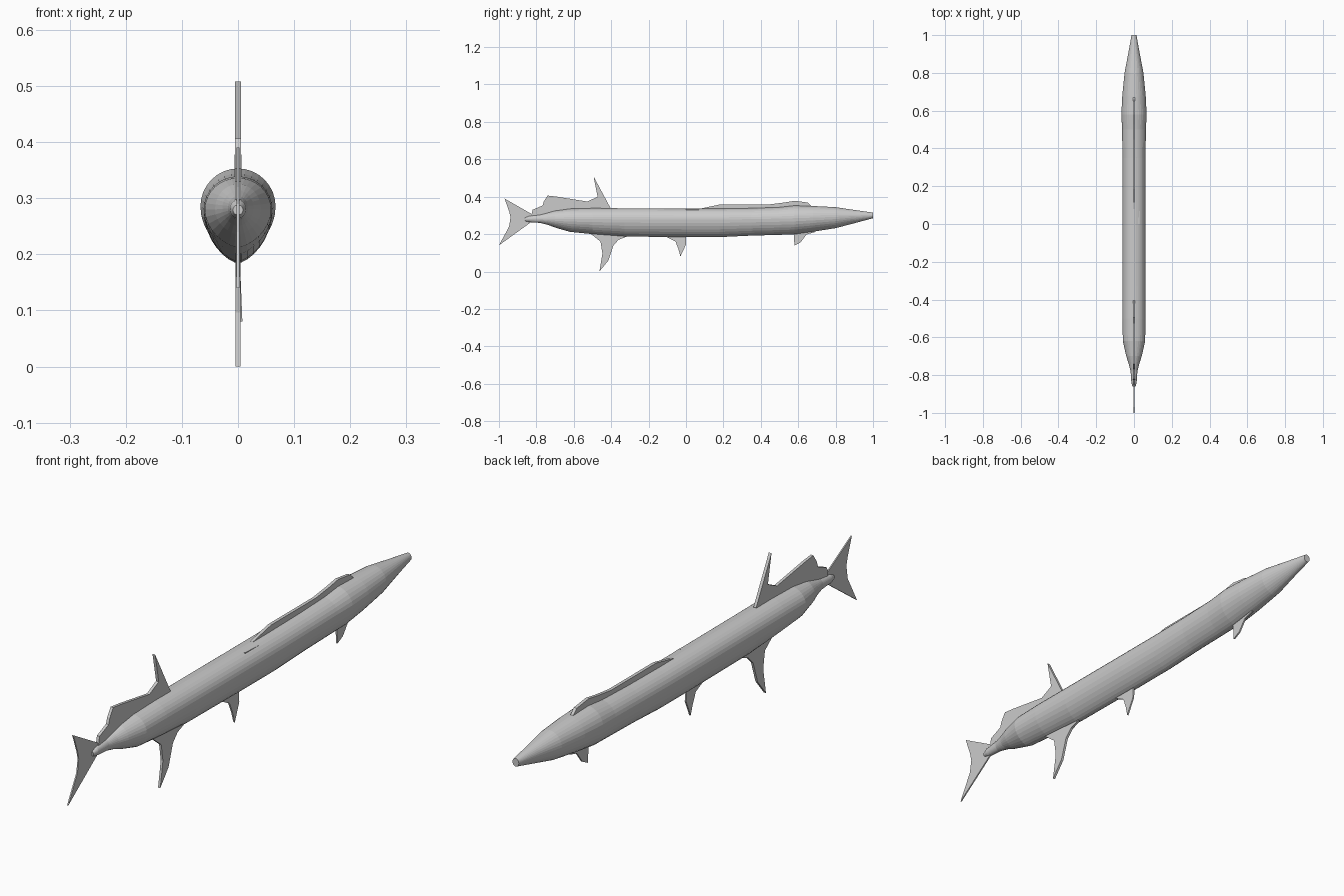
import bpy, bmesh, math

SIDES = 32


def make_object(name, bm):
    bmesh.ops.recalc_face_normals(bm, faces=bm.faces)
    mesh = bpy.data.meshes.new(name)
    bm.to_mesh(mesh)
    bm.free()
    obj = bpy.data.objects.new(name, mesh)
    bpy.context.collection.objects.link(obj)
    return obj


def loft(name, sections):
    # section: y, top z, widest z, bottom z, half width; keel narrows below
    bm = bmesh.new()
    rings = []
    for y, top, mid, bottom, w in sections:
        ring = []
        keel = 1.0 if w < 0.02 else 1.35
        for i in range(SIDES):
            a = 2 * math.pi * i / SIDES
            c, s = math.cos(a), math.sin(a)
            p = 1.0 if s >= 0 else keel
            x = math.copysign(w * abs(c) ** p, c)
            z = mid + s * ((top - mid) if s > 0 else (mid - bottom))
            ring.append(bm.verts.new((x, y, z)))
        rings.append(ring)
    for a, b in zip(rings, rings[1:]):
        for i in range(SIDES):
            j = (i + 1) % SIDES
            bm.faces.new((a[i], a[j], b[j], b[i]))
    bm.faces.new(rings[0])
    bm.faces.new(rings[-1])
    return make_object(name, bm)


def fin(name, outline, half=0.005, x=0.0, lean=0.0, root=0.2):
    # flat plate in the yz plane; lean shifts x with distance from the root
    bm = bmesh.new()
    face = bm.faces.new([bm.verts.new((x - half + lean * (root - z), y, z))
                         for y, z in outline])
    new = bmesh.ops.extrude_face_region(bm, geom=[face])
    verts = [v for v in new["geom"] if isinstance(v, bmesh.types.BMVert)]
    bmesh.ops.translate(bm, verts=verts, vec=(2 * half, 0, 0))
    bmesh.ops.triangulate(bm, faces=[f for f in bm.faces if len(f.verts) > 4])
    return make_object(name, bm)


# Body
loft("body", [
    (-0.86, 0.288, 0.279, 0.270, 0.009),
    (-0.84, 0.297, 0.281, 0.264, 0.014),
    (-0.78, 0.304, 0.282, 0.260, 0.018),
    (-0.74, 0.314, 0.281, 0.250, 0.028),
    (-0.70, 0.325, 0.280, 0.235, 0.041),
    (-0.62, 0.336, 0.280, 0.212, 0.059),
    (-0.50, 0.339, 0.280, 0.200, 0.061),
    (-0.33, 0.338, 0.279, 0.187, 0.061),
    (0.00, 0.337, 0.278, 0.184, 0.061),
    (0.18, 0.337, 0.278, 0.184, 0.061),
    (0.35, 0.339, 0.280, 0.192, 0.061),
    (0.50, 0.344, 0.283, 0.196, 0.063),
    (0.58, 0.353, 0.285, 0.199, 0.067),
    (0.68, 0.350, 0.288, 0.213, 0.062),
    (0.80, 0.344, 0.292, 0.232, 0.050),
    (0.90, 0.329, 0.297, 0.258, 0.031),
    (1.00, 0.315, 0.300, 0.285, 0.013),
])

# Fins
fin("tail_fin", [
    (-0.81, 0.29), (-0.83, 0.31), (-0.97, 0.39), (-0.945, 0.32),
    (-0.938, 0.29), (-0.946, 0.24), (-1.0, 0.14), (-0.82, 0.27)], half=0.0025)
fin("rear_dorsal_fin", [
    (-0.83, 0.285), (-0.82, 0.33), (-0.767, 0.353), (-0.76, 0.375),
    (-0.74, 0.406), (-0.69, 0.40), (-0.527, 0.374), (-0.473, 0.40),
    (-0.494, 0.508), (-0.404, 0.34), (-0.42, 0.32), (-0.65, 0.31),
    (-0.76, 0.29)], half=0.0055)
fin("anal_fin", [
    (-0.55, 0.22), (-0.505, 0.198), (-0.457, 0.16), (-0.447, 0.096),
    (-0.463, 0.0), (-0.414, 0.06), (-0.388, 0.14), (-0.36, 0.17),
    (-0.318, 0.186), (-0.32, 0.21)], half=0.0045)
fin("middle_lower_fin", [
    (-0.11, 0.2), (-0.104, 0.185), (-0.056, 0.16), (-0.04, 0.118),
    (-0.03, 0.08), (0.0, 0.144), (0.0, 0.2)], half=0.003, lean=0.04)
fin("front_lower_fin", [
    (0.575, 0.22), (0.58, 0.139), (0.612, 0.155), (0.644, 0.198),
    (0.687, 0.21), (0.68, 0.225)], half=0.003)
fin("front_dorsal_fin", [
    (0.07, 0.325), (0.08, 0.337), (0.185, 0.359), (0.447, 0.359),
    (0.527, 0.369), (0.58, 0.378), (0.65, 0.369), (0.67, 0.35),
    (0.66, 0.33), (0.5, 0.325)], half=0.006)
fin("side_fin", [
    (0.0, 0.31), (0.0, 0.333), (0.1, 0.329), (0.19, 0.328), (0.18, 0.31)],
    half=0.003, x=0.026)
